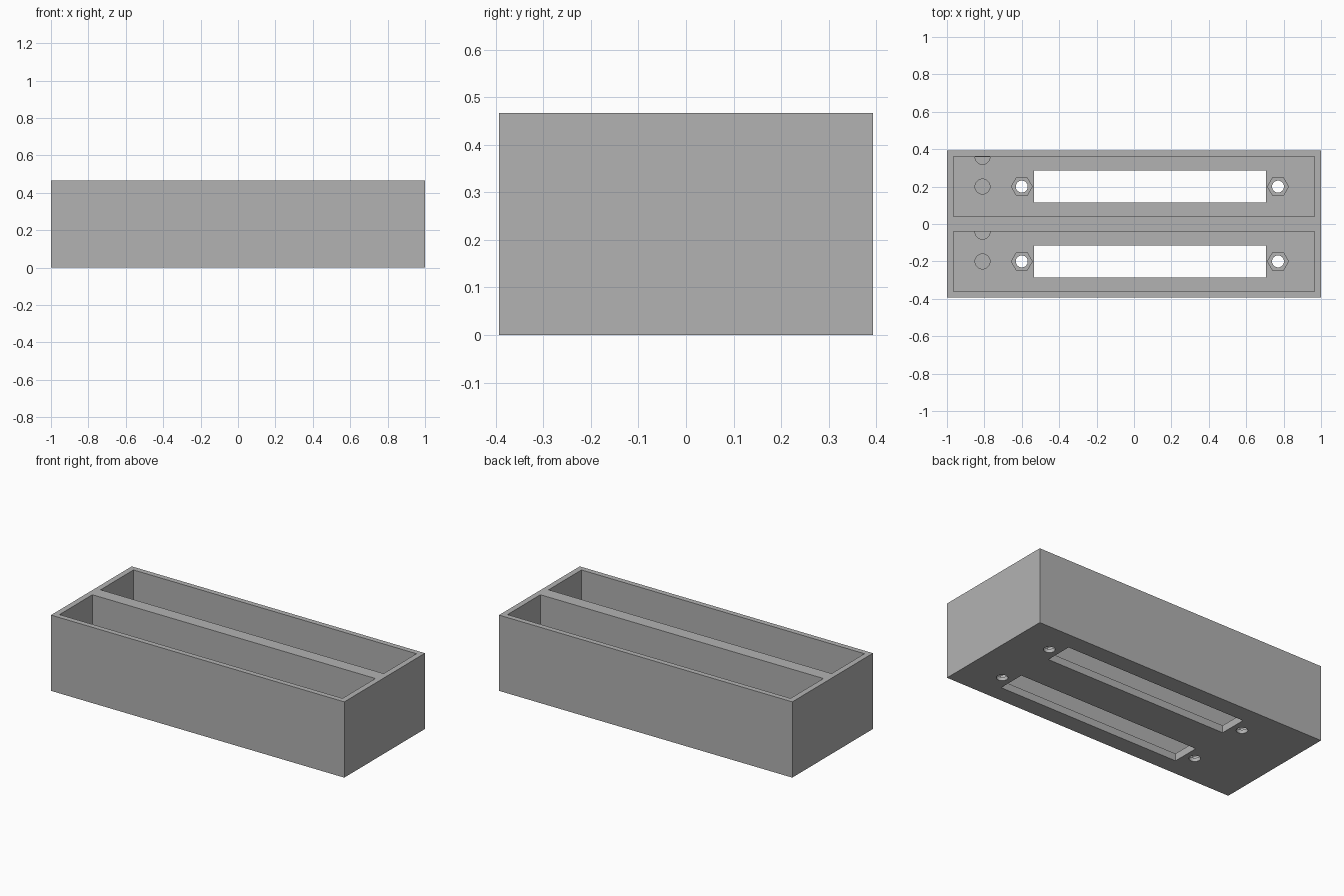
import bpy, bmesh, math

cube = bpy.data.objects.get("Cube")
if cube:
    bpy.data.objects.remove(cube, do_unlink=True)

HEIGHT, FLOOR, PITCH = 0.467, 0.045, 0.2
TOP, BELOW = HEIGHT + 0.1, -0.1

grey = bpy.data.materials.new("plain_grey")
grey.use_nodes = True
colour = (0.448, 0.448, 0.448, 1)
grey.diffuse_color = colour
grey.node_tree.nodes["Principled BSDF"].inputs["Base Color"].default_value = colour


def prism(name, outline, z0, z1):
    """Upright prism from a counter-clockwise outline."""
    bm = bmesh.new()
    base = bm.faces.new([bm.verts.new((x, y, z0)) for x, y in outline])
    up = bmesh.ops.extrude_face_region(bm, geom=[base])["geom"]
    bmesh.ops.translate(bm, vec=(0, 0, z1 - z0),
                        verts=[v for v in up if isinstance(v, bmesh.types.BMVert)])
    bmesh.ops.recalc_face_normals(bm, faces=bm.faces)
    mesh = bpy.data.meshes.new(name)
    bm.to_mesh(mesh)
    bm.free()
    mesh.materials.append(grey)
    obj = bpy.data.objects.new(name, mesh)
    bpy.context.collection.objects.link(obj)
    return obj


def rect(x0, x1, y0, y1):
    return [(x0, y0), (x1, y0), (x1, y1), (x0, y1)]


def disc(x, y, r, sides):
    return [(x + r * math.cos(math.tau * i / sides),
             y + r * math.sin(math.tau * i / sides)) for i in range(sides)]


def half_disc(x, y, r, steps=16):
    return [(x + r * math.cos(math.pi + math.pi * i / steps),
             y + r * math.sin(math.pi + math.pi * i / steps)) for i in range(steps + 1)]


# Outer block
tray = prism("twin_tray", rect(-1, 1, -0.393, 0.393), 0, HEIGHT)


def cut(outline, z0, z1):
    cutter = prism("cutter", outline, z0, z1)
    cutter.hide_render = True
    mod = tray.modifiers.new("cut", 'BOOLEAN')
    mod.operation = 'DIFFERENCE'
    mod.solver = 'EXACT'
    mod.object = cutter
    bpy.context.view_layer.objects.active = tray
    bpy.ops.object.modifier_apply(modifier=mod.name)
    bpy.data.objects.remove(cutter, do_unlink=True)


for y in (-PITCH, PITCH):
    # Deep compartment and long slot through its floor
    cut(rect(-0.965, 0.965, y - 0.16, y + 0.16), FLOOR, TOP)
    cut(rect(-0.535, 0.705, y - 0.086, y + 0.086), BELOW, FLOOR + 0.02)
    # Screw holes with hexagonal nut recesses
    for x in (-0.6, 0.77):
        cut(disc(x, y, 0.056, 6), FLOOR * 0.5, FLOOR + 0.02)
        cut(disc(x, y, 0.032, 32), BELOW, FLOOR + 0.02)
    # Shallow round recess and half-round one against the wall
    cut(disc(-0.81, y, 0.04, 32), FLOOR * 0.5, FLOOR + 0.02)
    cut(half_disc(-0.81, y + 0.159, 0.04), FLOOR * 0.5, FLOOR + 0.02)

# Smooth the round holes only
bpy.ops.object.select_all(action='DESELECT')
tray.select_set(True)
bpy.context.view_layer.objects.active = tray
bpy.ops.object.shade_smooth_by_angle(angle=math.radians(30))
